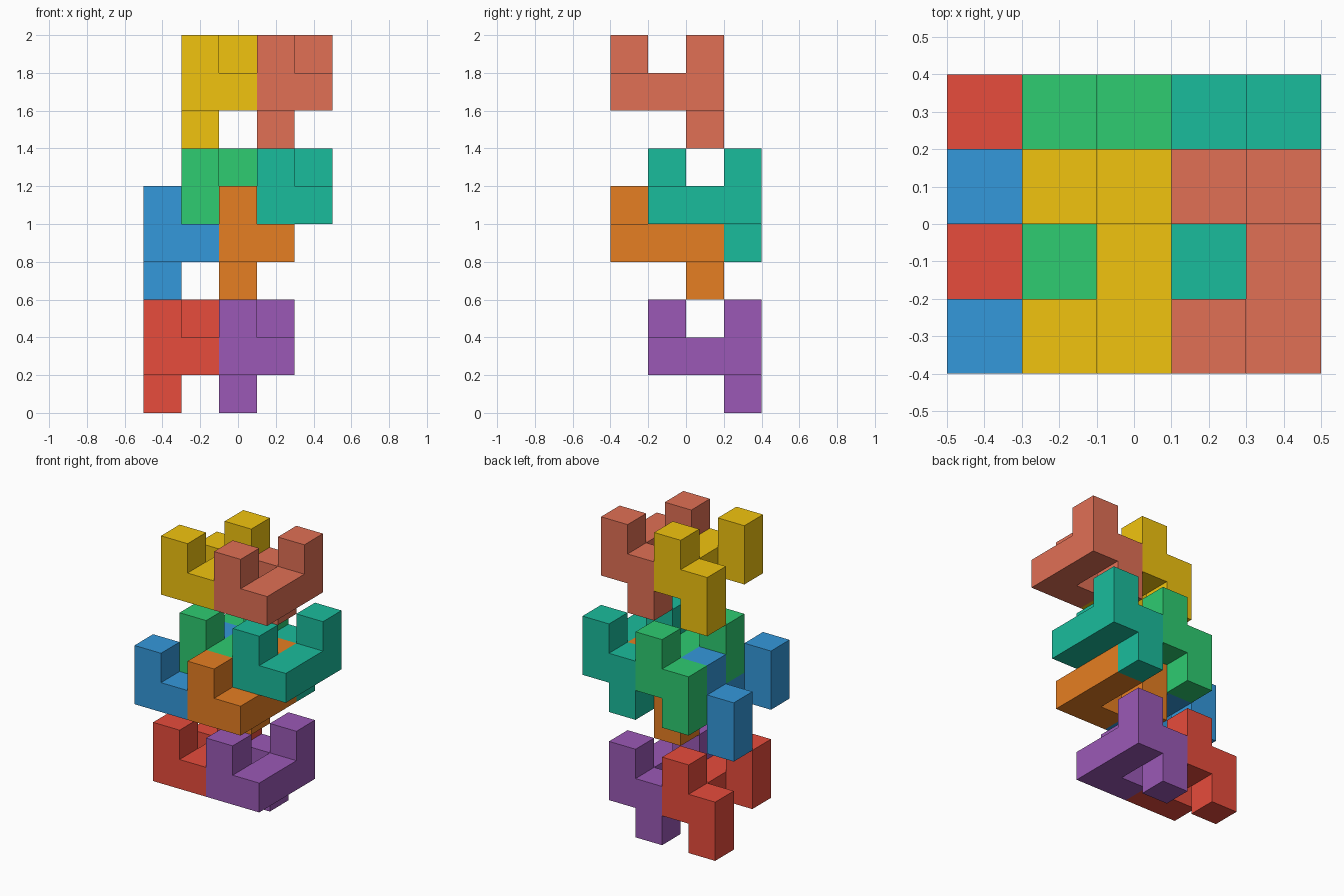
import bpy, bmesh
from mathutils import Vector

if "Cube" in bpy.data.objects:
    bpy.data.objects.remove(bpy.data.objects["Cube"])

U = 0.2                       # edge of one cube cell
ORIGIN = Vector((-0.5, -0.4, 0.0))

# Cells of the repeated piece: a C-shaped base with two raised prongs and a foot
CELLS = {(0, 0, 2), (0, 0, 1), (1, 0, 1), (1, 1, 1),
         (1, 2, 1), (1, 2, 2), (0, 2, 1), (0, 2, 0)}

# name, cell offset, colour
PIECES = [
    ("red_block",    (0, 1, 0), 0xE74C3C),
    ("purple_block", (2, 1, 0), 0x9B59B6),
    ("blue_block",   (0, 0, 3), 0x3498DB),
    ("orange_block", (2, 0, 3), 0xE67E22),
    ("green_block",  (1, 1, 4), 0x2ECC71),
    ("teal_block",   (3, 1, 4), 0x1ABC9C),
    ("yellow_block", (1, 0, 7), 0xF1C40F),
    ("salmon_block", (3, 0, 7), 0xE17055),
]


def linear(hex_colour):
    rgb = [((hex_colour >> s) & 255) / 255 for s in (16, 8, 0)]
    return [c / 12.92 if c <= 0.04045 else ((c + 0.055) / 1.055) ** 2.4
            for c in rgb] + [1.0]


def piece_mesh(name):
    """Outer skin of the cells, with flat regions merged."""
    bm = bmesh.new()
    for cell in CELLS:
        for axis in range(3):
            for side in (0, 1):
                neighbour = list(cell)
                neighbour[axis] += 2 * side - 1
                if tuple(neighbour) in CELLS:
                    continue
                a, b = (axis + 1) % 3, (axis + 2) % 3
                corners = []
                for da, db in ((0, 0), (1, 0), (1, 1), (0, 1)):
                    p = Vector(cell)
                    p[axis] += side
                    p[a] += da
                    p[b] += db
                    corners.append(bm.verts.new(p * U))
                bm.faces.new(corners if side else corners[::-1])
    bmesh.ops.remove_doubles(bm, verts=bm.verts, dist=1e-4)
    bmesh.ops.dissolve_limit(bm, angle_limit=0.01, verts=bm.verts, edges=bm.edges)
    mesh = bpy.data.meshes.new(name)
    bm.to_mesh(mesh)
    bm.free()
    return mesh


# Stack the eight identical pieces
for name, offset, colour in PIECES:
    mesh = piece_mesh(name)
    mat = bpy.data.materials.new(name + "_colour")
    mat.diffuse_color = linear(colour)
    mat.use_nodes = True
    mat.node_tree.nodes["Principled BSDF"].inputs["Base Color"].default_value = mat.diffuse_color
    mesh.materials.append(mat)
    obj = bpy.data.objects.new(name, mesh)
    obj.location = ORIGIN + Vector(offset) * U
    bpy.context.collection.objects.link(obj)
